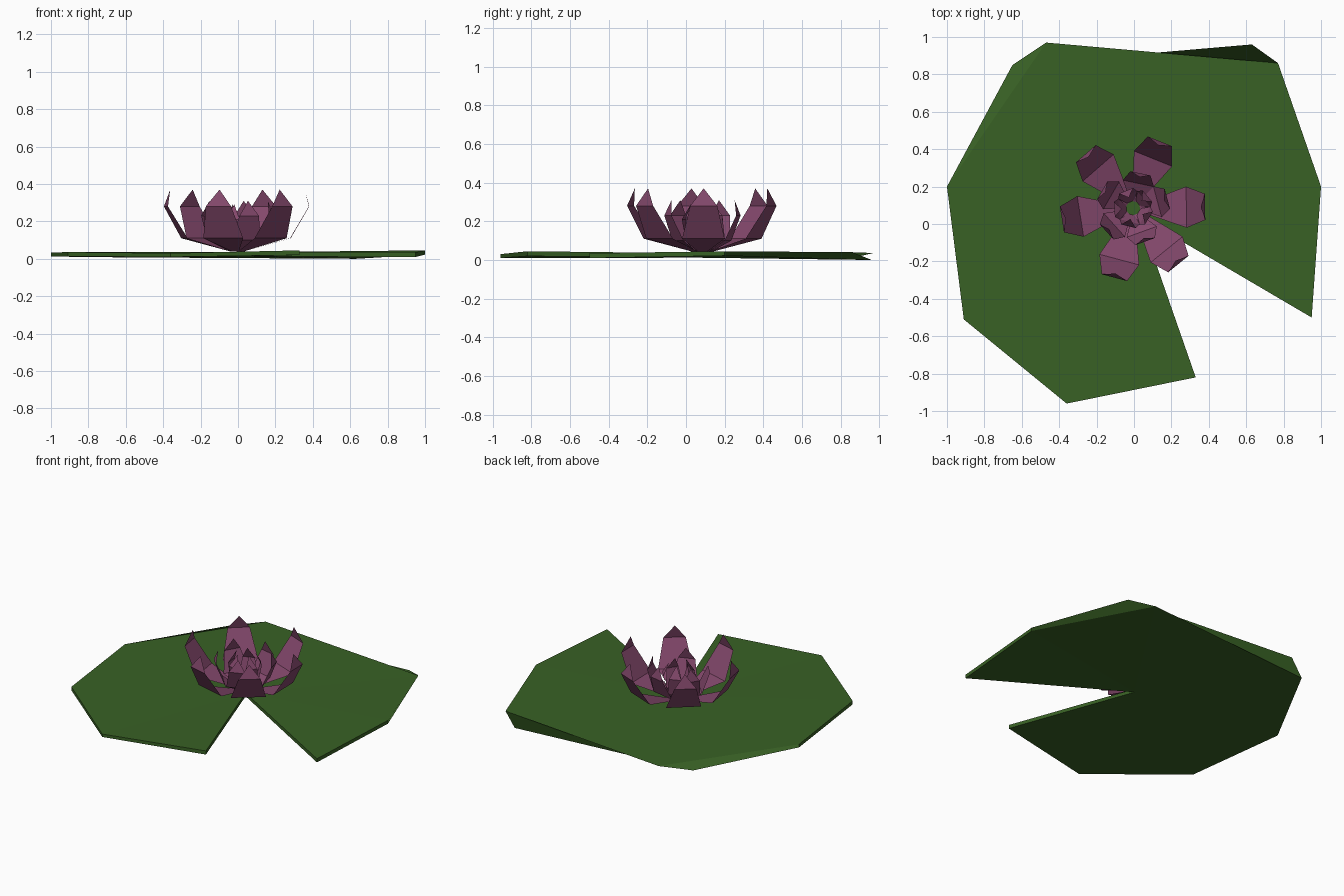
import bpy
import bmesh
import math
from mathutils import Vector

cube = bpy.data.objects.get("Cube")
if cube:
    bpy.data.objects.remove(cube, do_unlink=True)


def material(name, rgb):
    mat = bpy.data.materials.new(name)
    mat.use_nodes = True
    mat.diffuse_color = (*rgb, 1)
    bsdf = mat.node_tree.nodes["Principled BSDF"]
    bsdf.inputs["Base Color"].default_value = (*rgb, 1)
    bsdf.inputs["Roughness"].default_value = 0.9
    return mat


def finish(bm, name, mat):
    mesh = bpy.data.meshes.new(name)
    bm.to_mesh(mesh)
    bm.free()
    mesh.materials.append(mat)
    obj = bpy.data.objects.new(name, mesh)
    bpy.context.collection.objects.link(obj)
    return obj


green = material("leaf_green", (0.04, 0.12, 0.018))
pink = material("petal_pink", (0.23, 0.065, 0.15))

# Lily pad: notched outline, with a slightly twisted underside
top = [(0.03, 0.04, 0.035), (0.95, -0.5, 0.035), (1.0, 0.2, 0.045),
       (0.77, 0.86, 0.04), (-0.47, 0.97, 0.036), (-1.0, 0.2, 0.033),
       (-0.91, -0.51, 0.036), (-0.36, -0.96, 0.03), (0.33, -0.82, 0.045)]
under = [(0.03, 0.04, 0.012), (0.95, -0.5, 0.01), (1.0, 0.2, 0.022),
         (0.63, 0.96, 0.0), (-0.65, 0.85, 0.008), (-1.0, 0.2, 0.012),
         (-0.91, -0.51, 0.012), (-0.36, -0.96, 0.01), (0.33, -0.82, 0.02)]
bm = bmesh.new()
upper = [bm.verts.new(p) for p in top]
lower = [bm.verts.new(p) for p in under]
count = len(top)
for i in range(count):
    j = (i + 1) % count
    bm.faces.new((lower[i], lower[j], upper[j], upper[i]))
    if 0 < i < count - 1:
        bm.faces.new((upper[0], upper[i], upper[j]))
        bm.faces.new((lower[0], lower[j], lower[i]))
bmesh.ops.recalc_face_normals(bm, faces=bm.faces)
finish(bm, "lily_pad", green)

# Petal: radius, height and half width at each fold, ending in a point
FLOWER = Vector((-0.005, 0.085, 0))
OUTER = [(0.036, 0.04, 0.02), (0.285, 0.11, 0.11), (0.385, 0.28, 0.07), (0.362, 0.37, 0)]
MIDDLE = [(0.036, 0.04, 0.02), (0.135, 0.1, 0.085), (0.19, 0.23, 0.055), (0.17, 0.31, 0)]
INNER = [(0.036, 0.04, 0.02), (0.075, 0.1, 0.055), (0.1, 0.21, 0.04), (0.06, 0.29, 0)]


def petal(name, profile, degrees):
    bm = bmesh.new()
    a = math.radians(degrees)
    out = Vector((math.cos(a), math.sin(a), 0))
    side = Vector((-out.y, out.x, 0))
    rows = []
    for r, z, w in profile:
        mid = FLOWER + out * r + Vector((0, 0, z))
        rows.append([bm.verts.new(mid + side * s) for s in ((-w, w) if w else (0,))])
    for a_row, b_row in zip(rows, rows[1:]):
        bm.faces.new(a_row + b_row[::-1])
    finish(bm, name, pink)


rings = [("outer_petal", OUTER, (1, 68, 131, 189, 255, 309)),
         ("middle_petal", MIDDLE, (15, 78, 150, 222, 290)),
         ("inner_petal", INNER, (40, 112, 184, 256, 328))]
for label, profile, angles in rings:
    for n, angle in enumerate(angles, 1):
        petal(f"{label}_{n}", profile, angle)
